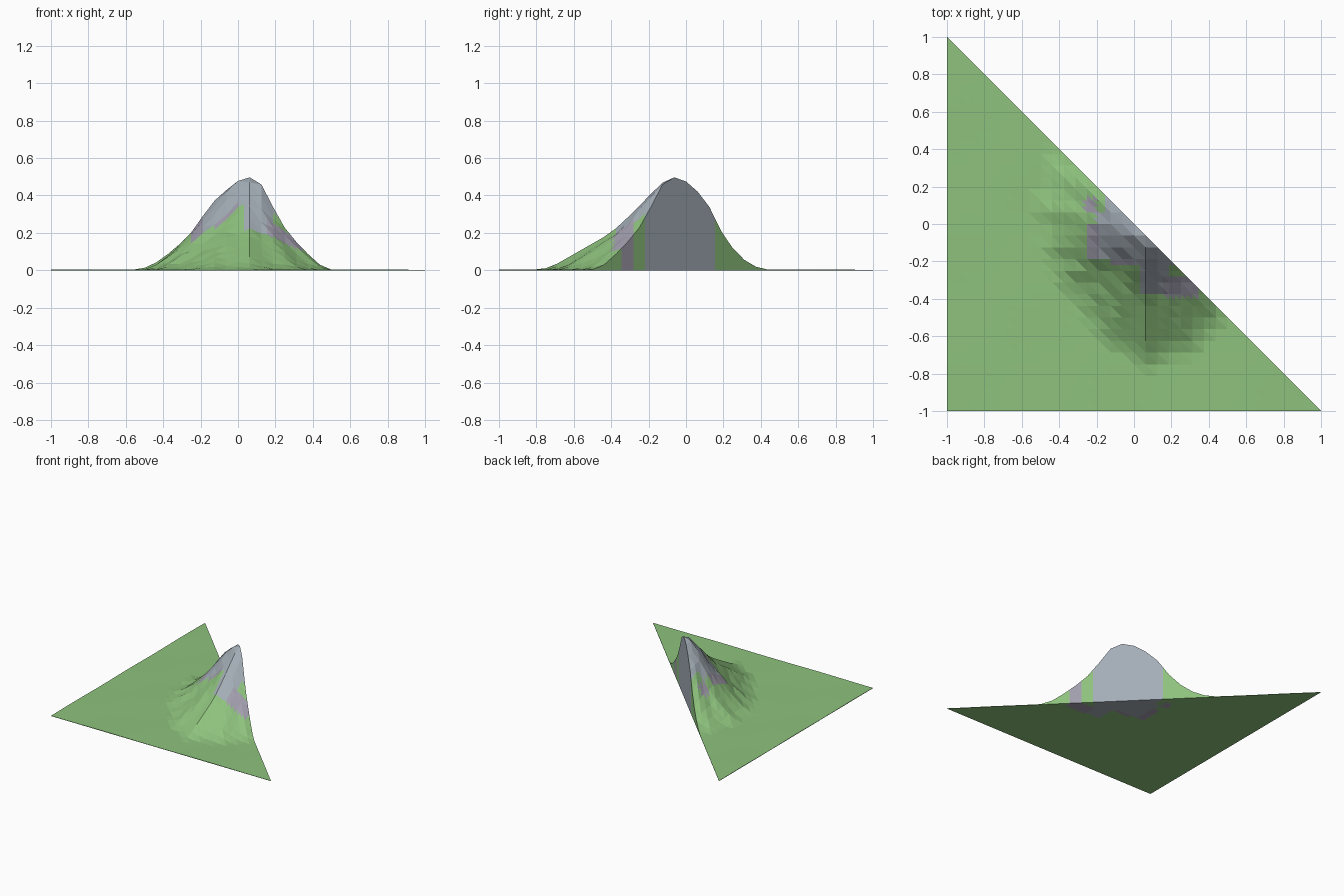
import bpy, bmesh, math

if "Cube" in bpy.data.objects:
    bpy.data.objects.remove(bpy.data.objects["Cube"])

N = 32                      # grid cells along each straight side
STEP = 2.0 / N
PEAK = (0.0625, -0.0625)

# Hill contours: distance from the peak at which each height is reached, per compass angle
LEVELS = [0.497, 0.48, 0.4, 0.3, 0.2, 0.1, 0.03, 0.0]
RADII = {
    135: [0, .08, .21, .30, .36, .46, .57, .70],
    180: [0, .06, .145, .22, .305, .405, .50, .57],
    225: [0, .04, .10, .17, .25, .35, .45, .53],
    270: [0, .05, .13, .225, .33, .50, .62, .70],
    315: [0, .07, .14, .20, .29, .42, .53, .62],
}


def height(x, y):
    """Height of the terrain above the base."""
    base = 0.002 + 0.0012 * (1 + math.sin(7 * x + 2) * math.cos(9 * y))
    dx, dy = x - PEAK[0], y - PEAK[1]
    r = math.hypot(dx, dy)
    if r < 1e-6:
        return LEVELS[0]
    a = math.degrees(math.atan2(dy, dx)) % 360
    a = min(max(a, 135), 314.999)
    lo = int((a - 135) // 45) * 45 + 135
    t = (a - lo) / 45
    rad = [p * (1 - t) + q * t for p, q in zip(RADII[lo], RADII[lo + 45])]
    # shallow gullies running down the slope
    if 140 < a < 310:
        r *= 1 + 0.025 * math.sin(math.radians(a) * 17)
    for k in range(len(rad) - 1):
        if r <= rad[k + 1]:
            s = (r - rad[k]) / (rad[k + 1] - rad[k])
            return max(base, LEVELS[k] + s * (LEVELS[k + 1] - LEVELS[k]))
    return base


# Rock patches on the map: (x min, x max, y min, y max, material), first match wins
PATCHES = [
    (.19, .29, -.29, -.22, 0),          # grassy gap
    (-.27, -.20, .06, .14, 2),
    (-.24, -.19, -.19, .00, 2),
    (-.13, .00, -.21, -.18, 2),
    (.15, .34, -.39, -.28, 2),
    (-.20, .01, -.19, .06, 1),
    (-.16, .01, .00, .16, 1),
    (.00, .16, -.22, .00, 1),
    (.03, .16, -.37, -.20, 1),
    (.14, .24, -.30, -.14, 1),
]


def patch(x, y):
    for x0, x1, y0, y1, m in PATCHES:
        if x0 < x < x1 and y0 < y < y1:
            return m
    return 0


def material(name, rgb):
    m = bpy.data.materials.new(name)
    m.diffuse_color = (*rgb, 1)
    m.use_nodes = True
    m.node_tree.nodes["Principled BSDF"].inputs["Base Color"].default_value = m.diffuse_color
    return m


bm = bmesh.new()
top, low = {}, {}
for i in range(N + 1):
    for j in range(N + 1 - i):
        x, y = -1 + i * STEP, -1 + j * STEP
        top[i, j] = bm.verts.new((x, y, height(x, y)))
        low[i, j] = bm.verts.new((x, y, 0))


def cell(a, b, c):
    """One triangle of ground and its matching underside."""
    bm.faces.new([top[a], top[b], top[c]])
    bm.faces.new([low[c], low[b], low[a]])


# Ground surface and flat underside
for i in range(N):
    for j in range(N - i):
        cell((i, j), (i + 1, j), (i, j + 1))
        if i + j < N - 1:
            cell((i + 1, j), (i + 1, j + 1), (i, j + 1))

# Side walls, including the tall cut through the hill
for k in range(N):
    for a, b in (((k, 0), (k + 1, 0)),
                 ((N - k, k), (N - k - 1, k + 1)),
                 ((0, N - k), (0, N - k - 1))):
        bm.faces.new([low[a], low[b], top[b], top[a]])

# Half-cell subdivision so the colour patches end between grid points
bmesh.ops.subdivide_edges(bm, edges=bm.edges[:], cuts=1, use_grid_fill=True)
for f in bm.faces:
    c = f.calc_center_median()
    f.material_index = patch(c.x, c.y)
    f.smooth = False

mesh = bpy.data.meshes.new("mountain_tile")
bm.to_mesh(mesh)
bm.free()
mesh.materials.append(material("grass green", (0.27, 0.54, 0.205)))
mesh.materials.append(material("rock grey", (0.37, 0.42, 0.47)))
mesh.materials.append(material("purple grey", (0.36, 0.34, 0.42)))
obj = bpy.data.objects.new("mountain_tile", mesh)
bpy.context.collection.objects.link(obj)
